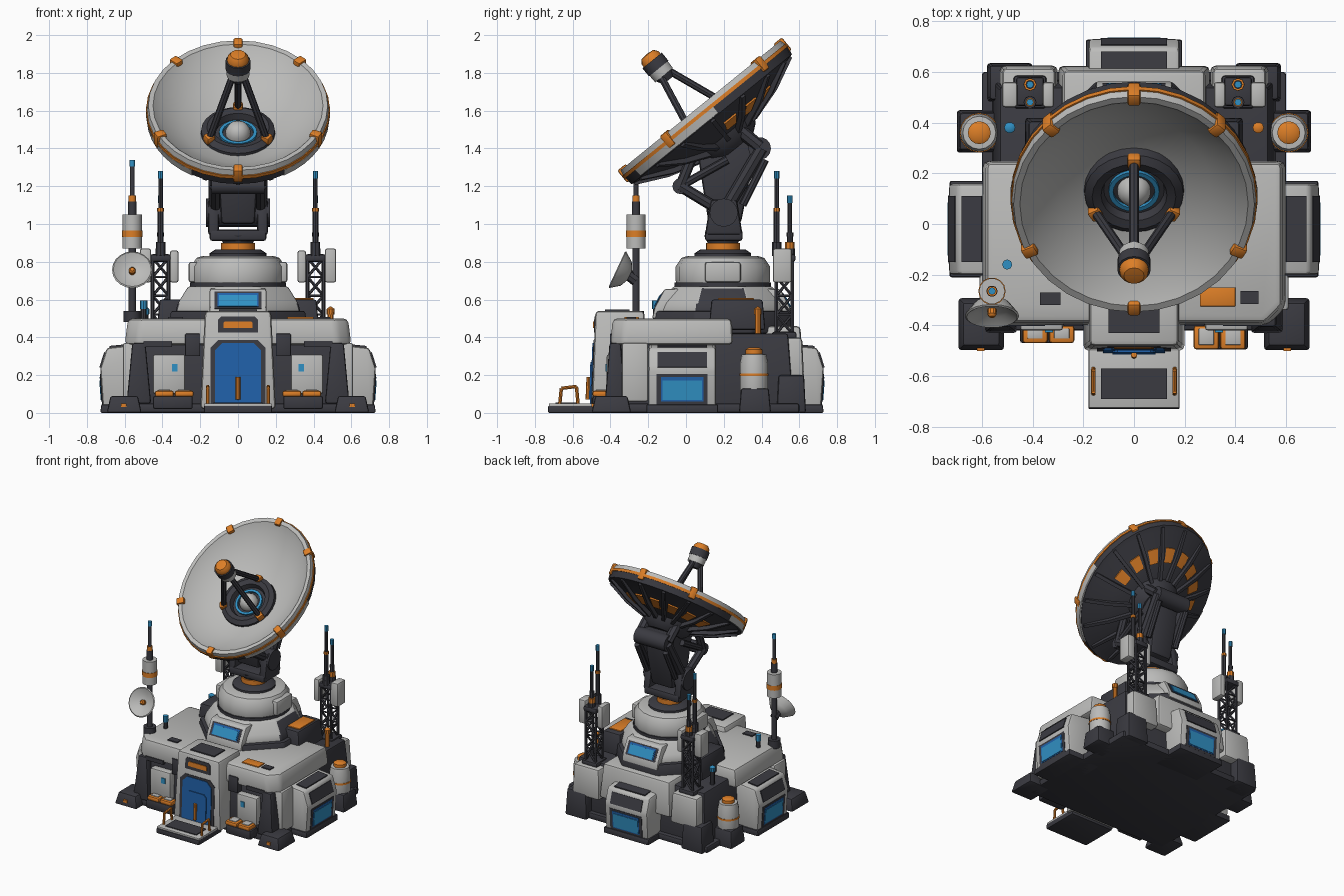
import bpy, bmesh, math
from mathutils import Matrix, Vector

if "Cube" in bpy.data.objects:
    bpy.data.objects.remove(bpy.data.objects["Cube"])

def material(name, rgb):
    m = bpy.data.materials.new(name)
    m.diffuse_color = (*rgb, 1)
    m.use_nodes = True
    m.node_tree.nodes["Principled BSDF"].inputs["Base Color"].default_value = m.diffuse_color
    return m

WHITE = material("pale_grey", (.5, .5, .49))
DARK = material("dark_slate", (.043, .043, .053))
ORANGE = material("orange", (.72, .21, .02))
BLUE = material("window_blue", (.03, .28, .55))
DEEP = material("door_blue", (.015, .12, .4))
I4 = Matrix.Identity(4)

def finish(name, bm, mat, M=I4, bevel=0, angle=35):
    bmesh.ops.remove_doubles(bm, verts=bm.verts, dist=1e-5)
    bmesh.ops.recalc_face_normals(bm, faces=bm.faces)
    if bevel:
        bmesh.ops.bevel(bm, geom=bm.edges[:], offset=bevel, segments=2, profile=.5,
                        affect='EDGES', clamp_overlap=True)
    bm.transform(M)
    for f in bm.faces:
        f.smooth = True
    me = bpy.data.meshes.new(name)
    bm.to_mesh(me)
    bm.free()
    me.set_sharp_from_angle(angle=math.radians(angle))
    me.materials.append(mat)
    ob = bpy.data.objects.new(name, me)
    bpy.context.collection.objects.link(ob)
    return ob

def loft(name, loops, mat, M=I4, bevel=0):
    """Closed solid through two matching loops of points."""
    bm = bmesh.new()
    a, b = [[bm.verts.new(p) for p in lp] for lp in loops]
    n = len(a)
    bm.faces.new(a)
    bm.faces.new(b)
    for i in range(n):
        bm.faces.new((a[i], a[(i + 1) % n], b[(i + 1) % n], b[i]))
    return finish(name, bm, mat, M, bevel)

def box(name, x, y, z, mat, bevel=.012, inset=(0, 0), M=I4):
    def ring(dx, dy, h):
        return [(x[0] + dx, y[0] + dy, h), (x[1] - dx, y[0] + dy, h),
                (x[1] - dx, y[1] - dy, h), (x[0] + dx, y[1] - dy, h)]
    return loft(name, (ring(0, 0, z[0]), ring(*inset, z[1])), mat, M, bevel)

def pair(name, x, y, z, mat, **k):
    box(name + "_right", x, y, z, mat, **k)
    box(name + "_left", (-x[1], -x[0]), y, z, mat, **k)

def prism(name, pts, half, mat, M=I4, bevel=0):
    return loft(name, [[(u, v, z) for u, z in pts] for v in (-half, half)], mat, M, bevel)

def panel(name, p, q, half, mat, M=I4, t=.008):
    """Thin plate lying on the profile edge from p to q."""
    p, q = Vector(p), Vector(q)
    d = (q - p).normalized()
    n = Vector((d.y, -d.x)) * t
    return prism(name, [p - n * .3, q - n * .3, q + n, p + n], half, mat, M)

def lathe(name, prof, mat, M=I4, seg=24, a0=0, a1=math.tau, bevel=0, closed=False):
    bm = bmesh.new()
    vs = [bm.verts.new((r, 0, z)) for r, z in prof]
    es = [bm.edges.new(e) for e in zip(vs, vs[1:])]
    if closed:
        es.append(bm.edges.new((vs[-1], vs[0])))
    bm.transform(Matrix.Rotation(a0, 4, 'Z'))
    bmesh.ops.spin(bm, geom=vs + es, axis=(0, 0, 1), cent=(0, 0, 0), steps=seg, angle=a1 - a0)
    return finish(name, bm, mat, M, bevel)

def tube(name, p, q, r, mat, r2=None, seg=8):
    p, q = Vector(p), Vector(q)
    d = q - p
    M = Matrix.Translation(p) @ d.to_track_quat('Z', 'Y').to_matrix().to_4x4()
    r2 = r if r2 is None else r2
    return lathe(name, [(0, 0), (r, 0), (r2, d.length), (0, d.length)], mat, M, seg)

def at(x, y, z=0):
    return Matrix.Translation((x, y, z))

# --- hull and base
box("base_plate", (-.6, .6), (-.42, .6), (0, .05), DARK)
box("hull_core", (-.56, .56), (-.38, .57), (.03, .42), DARK, inset=(.03, .03))
c = .07
slab = [(-.6 + c, -.4), (.6 - c, -.4), (.6, -.4 + c), (.6, .25), (-.6, .25), (-.6, -.4 + c)]
loft("shoulder_slab", [[(x, y, .36) for x, y in slab], [(x * .97, y * .97, .5) for x, y in slab]], WHITE, bevel=.025)
box("rear_deck", (-.3, .3), (.2, .625), (.2, .46), WHITE, .02, (.02, .02))
pair("front_wall_panel", (.28, .45), (-.42, -.36), (.1, .31), WHITE)
pair("wall_light", (.32, .35), (-.427, -.41), (.22, .26), BLUE, bevel=0)
pair("side_wall_front", (.5, .61), (-.34, -.2), (.06, .37), WHITE)
pair("front_leg", (.46, .59), (-.43, -.32), (.05, .37), DARK, inset=(.03, .025))
pair("front_foot", (.51, .695), (-.5, -.29), (0, .09), DARK, inset=(.02, .02))
pair("front_foot_lamp", (.59, .62), (-.5, -.487), (.03, .05), ORANGE, bevel=0)
pair("tank_foot", (.52, .7), (.28, .45), (0, .13), DARK, inset=(.012, .012))
pair("rear_foot", (.4, .58), (.48, .635), (0, .2), DARK, inset=(.01, .01))
pair("tower_platform", (.3, .53), (.34, .625), (.17, .4), WHITE, bevel=.02, inset=(.01, .01))
pair("slab_front_vent", (.35, .5), (-.403, -.38), (.35, .38), DARK, bevel=0)
pair("slab_inner_wall", (.2, .28), (-.403, -.3), (.3, .42), DARK, bevel=.006)
pair("deck_box", (.26, .43), (.12, .42), (.44, .6), DARK, inset=(.015, .015))
box("deck_box_lid", (.3, .4), (.17, .36), (.595, .608), ORANGE, .004)
box("slab_hatch", (.26, .4), (-.325, -.25), (.495, .508), ORANGE, .003)
box("slab_vent_right", (.42, .49), (-.315, -.265), (.495, .508), DARK, 0)
box("slab_vent_left", (-.37, -.29), (-.32, -.27), (.495, .508), DARK, 0)

# --- window pods on both sides and the back
pod = [(.45, .01), (.715, .01), (.73, .235), (.695, .345), (.45, .37)]
for side, M in (("right", at(0, -.02)), ("left", at(0, -.02) @ Matrix.Rotation(math.pi, 4, 'Z')),
                ("rear", Matrix.Rotation(math.pi / 2, 4, 'Z'))):
    prism(side + "_pod", pod, .18, WHITE, M, .018)
    prism(side + "_pod_skirt", [(.45, 0), (.728, 0), (.725, .045), (.45, .045)], .19, DARK, M, .008)
    panel(side + "_pod_frame", (.7175, .045), (.7285, .205), .135, DARK, M, .003)
    panel(side + "_pod_window", (.7185, .06), (.7275, .19), .112, DEEP, M, .005)
    panel(side + "_pod_glass", (.719, .068), (.7265, .172), .104, BLUE, M, .008)
    panel(side + "_pod_vent", (.728, .24), (.703, .32), .13, DARK, M, .006)
    panel(side + "_pod_roof", (.68, .3465), (.6, .3547), .13, DARK, M)

# --- entrance
box("door_module", (-.2, .2), (-.5, -.2), (.02, .54), WHITE, .02, (.025, .02))
F = at(0, -.5, .02) @ Matrix.Rotation(-math.atan(.02 / .52), 4, 'X')
def plate(name, w, z0, z1, mat, cut, t):
    pts = [(-w, z0), (w, z0), (w, z1 - cut), (w - cut, z1), (-w + cut, z1), (-w, z1 - cut)]
    loft(name, [[(x, y, z) for x, z in pts] for y in (.01, -t)], mat, F)
plate("door_frame", .145, .02, .365, DARK, .04, .004)
plate("door", .122, .03, .35, DEEP, .04, .009)
plate("door_leaf", .085, .05, .25, DEEP, .02, .016)
plate("sign_frame", .105, .405, .49, DARK, .015, .004)
plate("sign", .078, .43, .465, ORANGE, .01, .009)
tube("door_handle", (0, -.52, .07), (0, -.515, .19), .012, ORANGE)
box("door_roof_panel", (-.1, .1), (-.43, -.3), (.535, .548), DARK, 0)
box("ramp", (-.18, .18), (-.73, -.45), (0, .038), DARK, .006)
box("ramp_border", (-.178, .178), (-.725, -.46), (.034, .05), WHITE, .003)
box("ramp_tread", (-.13, .13), (-.69, -.57), (.045, .056), DARK, 0)
for s in (-1, 1):
    x = s * .16
    pts = [(x, -.67, .03), (x, -.66, .13), (x, -.58, .14), (x, -.57, .03)]
    for p, q in zip(pts, pts[1:]):
        tube("ramp_rail", p, q, .009, ORANGE)
    # supply crates beside the door
    y0 = -.495 if s > 0 else -.47
    box("crate_tray", sorted((s * .24, s * .45)), (y0, -.4), (.02, .09), DARK)
    for k in (.285, .39):
        box("crate_rim", (s * k - .05, s * k + .05), (y0, -.4), (.085, .118), ORANGE)
        box("crate_lid", (s * k - .03, s * k + .03), (y0 + .018, -.412), (.112, .124), WHITE, .003)

    # tanks and service pipes
    T = at(s * .61, .36)
    lathe("tank", [(0, .1), (.068, .1), (.075, .13), (.075, .26), (.065, .31), (0, .315)], WHITE, T, 16)
    lathe("tank_band", [(.073, .195), (.078, .195), (.078, .208), (.073, .208)], ORANGE, T, 16, closed=True)
    lathe("tank_cap", [(0, .3), (.045, .3), (.045, .335), (.03, .345), (0, .345)], ORANGE, T, 16)
    tube("service_pipe", (s * .49, .38, .38), (s * .49, .38, .53), .016, ORANGE if s > 0 else DARK)
    lathe("pipe_cap", [(0, .52), (.02, .52), (.022, .55), (0, .565)], ORANGE if s > 0 else BLUE, at(s * .49, .38), 10)

    # lattice towers
    cx, cy, h = s * .41, .52, .042
    cor = [(cx - h, cy - h), (cx + h, cy - h), (cx + h, cy + h), (cx - h, cy + h)]
    box("tower_foot", (cx - .065, cx + .065), (cy - .065, cy + .065), (.39, .43), DARK)
    for i in range(4):
        a, b = cor[i], cor[(i + 1) % 4]
        tube("tower_leg", (*a, .4), (*a, .82), .01, DARK, seg=6)
        for k in range(4):
            z0, z1 = .42 + k * .1, .52 + k * .1
            p, q = (a, b) if k % 2 else (b, a)
            tube("tower_brace", (*p, z0), (*q, z1), .008, DARK, seg=5)
            tube("tower_rung", (*a, z1), (*b, z1), .006, DARK, seg=5)
    box("tower_cap", (cx - .055, cx + .055), (cy - .055, cy + .06), (.8, .84), DARK)
    box("tower_inner_unit", sorted((s * .315, s * .36)), (.46, .56), (.69, .86), WHITE)
    box("tower_outer_unit", sorted((s * .46, s * .52)), (.46, .56), (.69, .87), WHITE)
    for y, top in ((.48, 1.28), (.55, 1.15)):
        tube("whip_base", (cx, y, .83), (cx, y, .87), .026, DARK)
        tube("whip_socket", (cx, y, .865), (cx, y, .905), .025, ORANGE if y > .5 else DARK)
        tube("whip_lower", (cx, y, .9), (cx, y, top - .2), .016, DARK)
        tube("whip_collar", (cx, y, top - .215), (cx, y, top - .195), .018, ORANGE if y < .5 else DARK)
        tube("whip_upper", (cx, y, top - .2), (cx, y, top - .03), .012, DARK)
        tube("whip_tip", (cx, y, top - .04), (cx, y, top), .014, BLUE)

# --- left mast with small dish
X, Y = -.56, -.265
for nm, r, z0, z1, m in (("foot", .045, .48, .54, DARK), ("pole", .02, .5, .88, DARK), ("drum", .051, .87, 1.05, WHITE),
                         ("band", .054, .93, .965, ORANGE), ("neck", .022, 1.05, 1.12, DARK), ("collar", .02, 1.12, 1.15, ORANGE),
                         ("whip", .013, 1.15, 1.31, DARK), ("tip", .014, 1.305, 1.34, BLUE)):
    tube("mast_" + nm, (X, Y, z0), (X, Y, z1), r, m, seg=14)
S = at(X, -.335, .745) @ Matrix.Rotation(math.radians(65), 4, 'X')
lathe("small_dish", [(0, 0), (.06, .01), (.1, .035), (.107, .03), (.07, -.02), (.03, -.04), (0, -.04)], WHITE, S, 20)
lathe("small_dish_feed", [(0, 0), (.018, 0), (.018, .025), (.01, .035), (0, .035)], ORANGE, S, 10)
tube("small_dish_arm", (X, -.31, .735), (X, Y, .7), .03, DARK)
tube("beacon_post", (-.5, -.16, .48), (-.5, -.16, .56), .016, DARK)
tube("beacon", (-.5, -.16, .55), (-.5, -.16, .595), .02, BLUE)

# --- stepped turret, eight-sided with side faces dark
C = at(0, .195)
O = C @ Matrix.Rotation(math.pi / 8, 4, 'Z')
lathe("turret_skirt", [(0, .42), (.4, .42), (.385, .54), (0, .54)], DARK, O, 8, bevel=.012)
low = lathe("turret_lower", [(0, .53), (.36, .53), (.345, .58), (.285, .67), (0, .67)], WHITE, O, 8, bevel=.012)
low.data.materials.append(DARK)
for f in low.data.polygons:
    f.material_index = int(abs(f.normal.x) > .75 and f.center.z < .655)
for name, turn, shift in (("front", -math.pi / 2, 0), ("rear", math.pi / 2, -.005)):
    R = C @ Matrix.Rotation(turn, 4, 'Z') @ at(shift, 0)
    prism(name + "_bay", [(.2, .5), (.375, .5), (.36, .56), (.31, .655), (.2, .66)], .15, WHITE, R, .01)
    panel(name + "_bay_frame", (.3625, .551), (.316, .64), .125, DARK, R, .003)
    panel(name + "_bay_window", (.359, .56), (.321, .632), .108, DEEP, R, .005)
    panel(name + "_bay_glass", (.358, .562), (.327, .621), .1, BLUE, R, .008)
lathe("turret_seam", [(0, .66), (.255, .66), (.255, .69), (0, .69)], DARK, C, 24)
lathe("turret_upper", [(0, .68), (.245, .68), (.25, .7), (.25, .775), (.22, .82), (.19, .83), (0, .83)], WHITE, O, 16)
pair("turret_cheek", (.2, .262), (.1, .29), (.69, .8), WHITE, bevel=.015)
lathe("turntable", [(0, .82), (.15, .82), (.15, .845), (.12, .865), (0, .865)], DARK, C, 24)
lathe("turntable_ring", [(0, .86), (.09, .86), (.09, .9), (0, .9)], ORANGE, C, 20)
lathe("pedestal_neck", [(0, .89), (.075, .89), (.1, .94), (0, .94)], DARK, C, 16)

# --- dish mount
box("yoke_base", (-.15, .15), (.1, .3), (.91, .97), DARK, .015)
pair("yoke_cheek", (.1, .16), (.1, .3), (.94, 1.13), DARK, bevel=.02, inset=(0, .03))
tube("tilt_axle", (-.17, .2, 1.06), (.17, .2, 1.06), .075, DARK, seg=16)
loft("main_arm", [[(-.09, .12, 1.0), (.09, .12, 1.0), (.09, .29, 1.0), (-.09, .29, 1.0)],
                  [(-.11, .06, 1.38), (.11, .06, 1.38), (.11, .38, 1.46), (-.11, .38, 1.46)]], DARK, bevel=.02)
tube("rear_knuckle", (-.13, .39, 1.4), (.13, .39, 1.4), .06, DARK, seg=14)
for s in (-1, 1):
    x = s * .12
    for p, q, r in (((.2, 1.06), (.4, 1.4), .035), ((.2, 1.06), (-.03, 1.2), .03), ((-.03, 1.2), (.05, 1.4), .028),
                    ((-.03, 1.2), (.22, 1.34), .022), ((.39, 1.41), (.28, 1.5), .035), ((.3, 1.1), (.42, 1.34), .02)):
        tube("mount_strut", (x, *p), (x, *q), r, DARK)
tube("front_knuckle", (-.14, -.03, 1.2), (.14, -.03, 1.2), .042, DARK, seg=12)

# --- main dish, slightly longer along its slope
D = at(0, .08, 1.625) @ Matrix.Rotation(math.radians(39), 4, 'X')
E = D @ Matrix.Diagonal((1, 1.15, 1, 1))
lathe("dish_bowl", [(0, -.175), (.15, -.163), (.3, -.11), (.41, -.04), (.45, .002), (.475, .004), (.483, -.032), (.45, -.035)], WHITE, E, 32)
lathe("dish_stripe", [(.46, -.025), (.487, -.025), (.487, -.045), (.46, -.045)], ORANGE, E, 32, closed=True)
lathe("dish_back", [(.46, -.042), (.482, -.044), (.475, -.09), (.44, -.1), (.3, -.165), (.14, -.215), (0, -.22)], DARK, E, 32)
lathe("dish_back_hub", [(0, -.2), (.19, -.19), (.17, -.25), (.12, -.29), (0, -.29)], DARK, D, 20)
for deg in (175, 300):  # pale guards on the lower flanks of the rim
    lathe("rim_guard", [(.45, -.044), (.488, -.044), (.483, -.085), (.45, -.09)], WHITE, E, 8,
          math.radians(deg), math.radians(deg + 65), closed=True)
for k in range(16):
    a = k * math.tau / 16
    R = E @ Matrix.Rotation(a, 4, 'Z')
    prism("dish_rib", [(.15, -.2), (.46, -.08), (.465, -.105), (.32, -.185), (.16, -.24)], .011, DARK, R)
    if math.sin(a + .2) > -.1:
        lathe("dish_back_patch", [(.26, -.178), (.345, -.143), (.345, -.153), (.26, -.188)], ORANGE, E, 3, a + .09, a + .3, closed=True)
for deg in (0, 45, -45, 117, -117, 180):
    R = Matrix.Rotation(math.radians(90 + deg), 4, 'Z')
    p = E @ R @ Vector((.465, 0, -.025))
    box("rim_clamp", (-.032, .026), (-.025, .025), (-.045, .038), ORANGE, .01,
        M=Matrix.Translation(p) @ D.to_3x3().to_4x4() @ R)

# --- receiver hub and feed
H = D @ at(0, -.05, -.165)
lathe("hub_ring", [(.115, 0), (.2, 0), (.195, .04), (.165, .06), (.13, .05)], DARK, H, 24, closed=True)
lathe("hub_floor", [(0, .015), (.13, .015)], DARK, H, 24)
lathe("hub_glow", [(.082, .01), (.1, .01), (.1, .03), (.082, .03)], BLUE, H, 24, closed=True)
lathe("hub_ball", [(.066, 0), (.066, .035), (.05, .065), (.028, .08), (0, .085)], WHITE, H, 18)
for deg in (90, 210, 330):
    a = math.radians(deg)
    foot = H @ Vector((.175 * math.cos(a), .175 * math.sin(a), .05))
    tube("feed_strut", foot, H @ Vector((.03 * math.cos(a), .03 * math.sin(a), .43)), .019, DARK)
    box("feed_foot", (.15, .2), (-.026, .026), (.03, .076), ORANGE, .01, M=H @ Matrix.Rotation(a, 4, 'Z'))
lathe("feed_neck", [(0, .38), (.035, .38), (.055, .42), (0, .42)], DARK, H, 16)
lathe("feed_body", [(0, .415), (.06, .415), (.062, .465), (0, .465)], WHITE, H, 16)
lathe("feed_collar", [(0, .46), (.066, .46), (.066, .515), (0, .515)], DARK, H, 16)
lathe("feed_cap", [(0, .51), (.058, .51), (.056, .535), (.04, .555), (0, .56)], ORANGE, H, 16)
